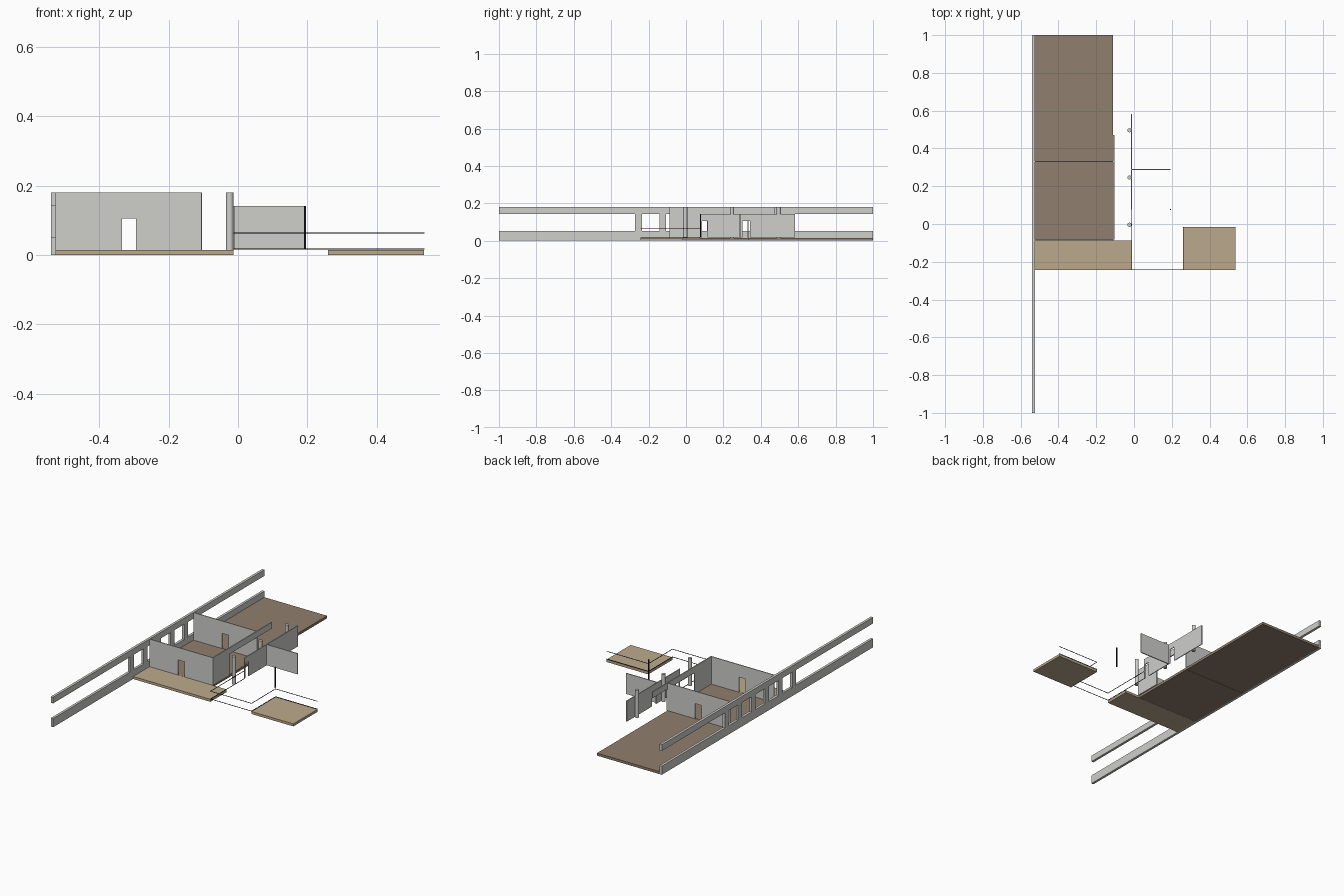
import bpy
import bmesh
from mathutils import Vector

if "Cube" in bpy.data.objects:
    bpy.data.objects.remove(bpy.data.objects["Cube"])


def material(name, rgb):
    m = bpy.data.materials.new(name)
    m.use_nodes = True
    colour = (*rgb, 1)
    m.diffuse_color = colour
    m.node_tree.nodes["Principled BSDF"].inputs["Base Color"].default_value = colour
    return m


concrete = material("pale concrete", (0.62, 0.62, 0.60))
brown = material("brown floor", (0.28, 0.21, 0.155))
tan = material("tan deck", (0.50, 0.40, 0.265))
black = material("black metal", (0.01, 0.01, 0.01))


def boxes(name, mat, parts):
    """One object from boxes given as (x0, x1), (y0, y1), (z0, z1)."""
    bm = bmesh.new()
    for part in parts:
        lo, hi = (Vector(c) for c in zip(*part))
        cube = bmesh.ops.create_cube(bm, size=1)["verts"]
        bmesh.ops.scale(bm, vec=hi - lo, verts=cube)
        bmesh.ops.translate(bm, vec=(lo + hi) / 2, verts=cube)
    me = bpy.data.meshes.new(name)
    bm.to_mesh(me)
    bm.free()
    me.materials.append(mat)
    ob = bpy.data.objects.new(name, me)
    bpy.context.collection.objects.link(ob)
    return ob


def wall_with_doors(name, along, span, across, z, doors, head):
    """Straight wall along 'x' or 'y' with door openings up to the head height."""
    parts = []
    start = span[0]
    for d0, d1 in doors:
        parts += [((start, d0), z), ((d0, d1), (head, z[1]))]
        start = d1
    parts.append(((start, span[1]), z))
    if along == "x":
        solid = [(s, across, h) for s, h in parts]
    else:
        solid = [(across, s, h) for s, h in parts]
    return boxes(name, concrete, solid)


FLOOR, TOP = 0.015, 0.18
SILL, HEAD = 0.052, 0.143
DOOR = 0.106

# Floors and decks
boxes("rear_floor", brown, [((-0.527, -0.11), (0.331, 1), (0, FLOOR))])
boxes("room_floor", brown, [((-0.527, -0.11), (-0.087, 0.329), (0, FLOOR))])
boxes("front_deck", tan, [((-0.527, -0.013), (-0.243, -0.088), (0, FLOOR))])
boxes("side_deck", tan, [((0.26, 0.537), (-0.243, -0.015), (0, FLOOR))])

# Long boundary wall: sill beam, top beam and window piers
side = (-0.54, -0.525)
piers = [(-0.272, -0.235)]
for i in range(4):
    start = -0.143 + i * 0.128
    piers.append((start, start + 0.037))
piers.append((0.369, 0.402))
boxes("long_wall", concrete,
      [(side, (-1, 1), (0, SILL)), (side, (-1, 1), (HEAD, TOP))]
      + [(side, p, (SILL, HEAD)) for p in piers])

# Room walls
for name, y in (("front_wall", -0.088), ("middle_wall", 0.328)):
    wall_with_doors(name, "x", (-0.525, -0.105), (y, y + 0.005),
                    (FLOOR, TOP), [(-0.335, -0.294)], DOOR)
east = (-0.11, -0.104)
boxes("east_wall", concrete, [(east, (-0.083, 0.075), (FLOOR, TOP)),
                              (east, (0.075, 0.472), (HEAD, TOP))])

# Free-standing screens
wall_with_doors("long_screen", "y", (0.077, 0.582), (-0.015, -0.01),
                (0.018, 0.142), [(0.085, 0.116), (0.303, 0.341)], DOOR)
boxes("cross_screen", concrete, [((-0.01, 0.193), (0.286, 0.292), (0.018, 0.142))])
boxes("corner_post", black, [((0.19, 0.196), (0.074, 0.08), (0.018, 0.142))])

# Round columns
for i in range(3):
    bpy.ops.mesh.primitive_cylinder_add(
        vertices=24, radius=0.011, depth=TOP - FLOOR,
        location=(-0.024, -0.004 + i * 0.25, (TOP + FLOOR) / 2))
    column = bpy.context.object
    column.name = f"column_{i + 1}"
    column.data.materials.append(concrete)
    bpy.ops.object.shade_smooth_by_angle()

# Thin rails following the deck edges
path = [(-0.012, 0.075), (-0.012, -0.243), (0.26, -0.243), (0.26, -0.016), (0.537, -0.016)]
R = 0.0012
for name, z in (("upper_rail", 0.064), ("lower_rail", 0.0175)):
    boxes(name, black, [
        ((min(a[0], b[0]) - R, max(a[0], b[0]) + R),
         (min(a[1], b[1]) - R, max(a[1], b[1]) + R), (z - R, z + R))
        for a, b in zip(path, path[1:])])
